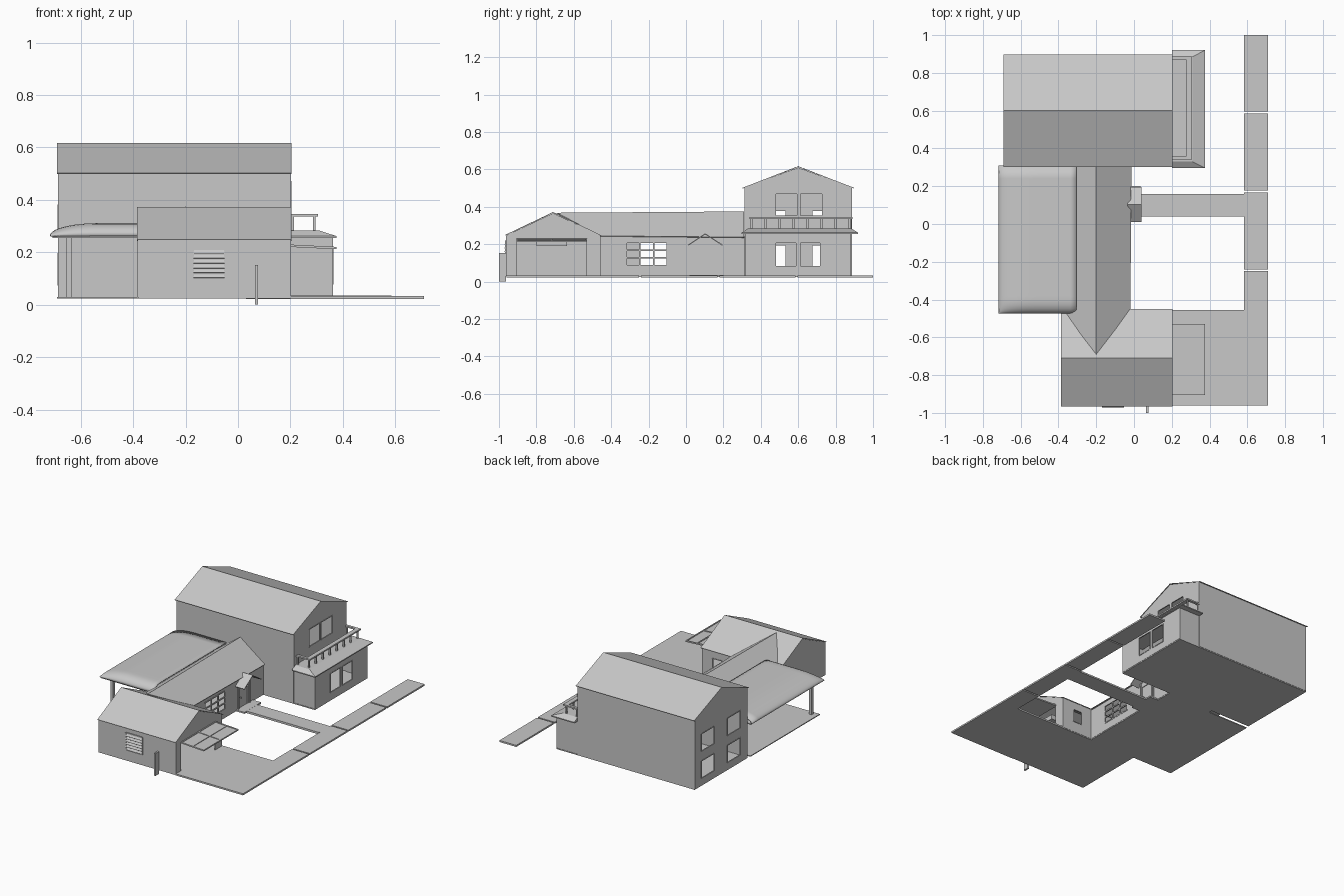
import bpy, bmesh, math

if "Cube" in bpy.data.objects:
    bpy.data.objects.remove(bpy.data.objects["Cube"])

mat = bpy.data.materials.new("plain_grey")
mat.diffuse_color = (0.58, 0.58, 0.58, 1)
mat.use_nodes = True
mat.node_tree.nodes["Principled BSDF"].inputs["Base Color"].default_value = mat.diffuse_color


def mesh(name, verts, faces, thick=0.0):
    me = bpy.data.meshes.new(name)
    me.from_pydata(verts, [], faces)
    me.materials.append(mat)
    ob = bpy.data.objects.new(name, me)
    bpy.context.collection.objects.link(ob)
    bm = bmesh.new()
    bm.from_mesh(me)
    bmesh.ops.remove_doubles(bm, verts=bm.verts, dist=1e-5)
    bmesh.ops.recalc_face_normals(bm, faces=bm.faces)
    bm.to_mesh(me)
    bm.free()
    if thick:
        m = ob.modifiers.new("thickness", 'SOLIDIFY')
        m.thickness, m.offset = thick, 0
    return ob


def box(name, x0, x1, y0, y1, z0, z1):
    v = [(x, y, z) for x in (x0, x1) for y in (y0, y1) for z in (z0, z1)]
    return mesh(name, v, [(0, 1, 3, 2), (4, 6, 7, 5), (0, 4, 5, 1),
                          (2, 3, 7, 6), (0, 2, 6, 4), (1, 5, 7, 3)])


def put(axis, pos, u, z):
    return (pos, u, z) if axis == 'x' else (u, pos, z)


def wall(name, axis, pos, u0, u1, z0, z1, holes=(), apex=None):
    """Wall sheet at axis = pos with rectangular holes and an optional gable."""
    us = sorted({u0, u1, *[h[0] for h in holes], *[h[1] for h in holes]})
    zs = sorted({z0, z1, *[h[2] for h in holes], *[h[3] for h in holes]})
    v, f = [], []
    for a, b in zip(us, us[1:]):
        for c, d in zip(zs, zs[1:]):
            mu, mz = (a + b) / 2, (c + d) / 2
            if any(h[0] < mu < h[1] and h[2] < mz < h[3] for h in holes):
                continue
            n = len(v)
            v += [put(axis, pos, *p) for p in ((a, c), (b, c), (b, d), (a, d))]
            f.append((n, n + 1, n + 2, n + 3))
    if apex:
        n = len(v)
        v += [put(axis, pos, u, z1) for u in us] + [put(axis, pos, *apex)]
        f.append(tuple(range(n, len(v))))
    return mesh(name, v, f, 0.004)


def bars(name, axis, pos, u0, u1, z0, z1, cols=1, rows=1, w=0.005):
    """Window frame with evenly spaced glazing bars."""
    def bar(a, b, c, d):
        p, q = put(axis, pos - 0.004, a, c), put(axis, pos + 0.004, b, d)
        box(name, p[0], q[0], p[1], q[1], c, d)
    for i in range(cols + 1):
        u = u0 + (u1 - u0) * i / cols
        bar(u - w / 2, u + w / 2, z0, z1)
    for i in range(rows + 1):
        z = z0 + (z1 - z0) * i / rows
        bar(u0, u1, z - w / 2, z + w / 2)


G = 0.03  # ground level

# Two-storey house
up = [(0.48, 0.595, 0.35, 0.47), (0.61, 0.73, 0.35, 0.47)]
low = [(0.48, 0.59, 0.08, 0.21), (0.61, 0.72, 0.08, 0.21)]
side = [(a, b, c, c + 0.12) for a, b in ((0.395, 0.535), (0.675, 0.815)) for c in (0.075, 0.26)]
wall("house_back_wall", 'y', 0.885, -0.685, 0.2, G, 0.505)
wall("house_front_wall", 'y', 0.315, -0.685, 0.2, G, 0.505)
wall("house_left_wall", 'x', -0.685, 0.315, 0.885, G, 0.505, side, (0.6, 0.61))
wall("house_right_upper_wall", 'x', 0.2, 0.315, 0.885, 0.255, 0.505, up, (0.6, 0.61))
wall("house_right_lower_wall", 'x', 0.36, 0.32, 0.88, G, 0.255, low)
for y in (0.32, 0.88):
    wall("extension_side_wall", 'y', y, 0.2, 0.36, G, 0.255)
for pos, hs in ((0.2, up), (0.36, low), (-0.685, side)):
    for h in hs:
        bars("house_window_frame", 'x', pos, *h)
mesh("house_roof", [(x, y, z) for x in (-0.69, 0.205)
                    for y, z in ((0.303, 0.5), (0.6, 0.615), (0.897, 0.5))],
     [(0, 1, 4, 3), (1, 2, 5, 4)], 0.004)
box("house_floor", -0.685, 0.36, 0.315, 0.885, 0.024, G)

# Balcony: shallow hipped skirt with railing
skirt = [(0.2, 0.297), (0.375, 0.297), (0.375, 0.92), (0.2, 0.92)]
inner = [(0.2, 0.33), (0.31, 0.33), (0.31, 0.885), (0.2, 0.885)]
mesh("balcony_skirt", [(x, y, 0.255) for x, y in skirt] + [(x, y, 0.262) for x, y in skirt]
     + [(x, y, 0.283) for x, y in inner],
     [(3, 2, 1, 0), (8, 9, 10, 11)] + [(i + k, (i + 1) % 4 + k, (i + 1) % 4 + k + 4, i + k + 4)
                                       for i in range(4) for k in (0, 4)])
box("balcony_front_rail", 0.275, 0.305, 0.34, 0.89, 0.336, 0.346)
for y in (0.34, 0.872):
    box("balcony_side_rail", 0.2, 0.28, y, y + 0.018, 0.336, 0.346)
    box("balcony_wall_post", 0.205, 0.213, y + 0.005, y + 0.013, 0.28, 0.338)
for i in range(8):
    y = 0.345 + i * 0.075
    box("balcony_post", 0.286, 0.296, y, y + 0.01, 0.278, 0.338)

# Middle wing
win = (-0.32, -0.1, 0.085, 0.21)
door = (0.05, 0.14, G, 0.18)
patio_door = (-0.25, 0.05, G, 0.215)
wall("wing_right_wall", 'x', -0.03, -0.46, 0.315, G, 0.24, [win, door])
wall("wing_left_wall", 'x', -0.38, -0.46, 0.315, G, 0.24, [patio_door])
bars("wing_window_frame", 'x', -0.03, *win, 3, 3, 0.008)
bars("patio_door_frame", 'x', -0.38, *patio_door, 2, 1)
mesh("wing_roof", [(-0.02, -0.455, 0.243), (-0.015, 0.31, 0.236), (-0.2, 0.31, 0.373),
                   (-0.2, -0.69, 0.366), (-0.38, -0.455, 0.24), (-0.38, 0.31, 0.24)],
     [(0, 1, 2, 3), (3, 2, 5, 4)], 0.004)
box("wing_floor", -0.38, -0.03, -0.46, 0.315, 0.024, G)

# Entrance door and porch gable
box("entrance_door", -0.034, -0.028, 0.05, 0.14, G, 0.18)
bars("entrance_door_frame", 'x', -0.027, 0.048, 0.142, G, 0.182)
box("door_knob", -0.03, -0.02, 0.064, 0.07, 0.098, 0.105)
mesh("porch_roof", [(x, y, z) for x in (-0.035, 0.04)
                    for y, z in ((0.012, 0.195), (0.102, 0.255), (0.195, 0.195))],
     [(0, 1, 4, 3), (1, 2, 5, 4)], 0.006)
for y in (0.035, 0.155):
    box("porch_post", -0.03, -0.02, y, y + 0.008, G, 0.21)
box("porch_step", -0.03, 0.035, 0.02, 0.2, 0.024, 0.034)

# Garage
opening = (-0.905, -0.535, G, 0.222)
back_win = (0.05, 0.12, 0.105, 0.195)
wall("garage_front_wall", 'y', -0.96, -0.382, 0.2, G, 0.25)
wall("garage_back_wall", 'y', -0.46, -0.382, 0.2, G, 0.245, [back_win])
wall("garage_left_wall", 'x', -0.382, -0.96, -0.46, G, 0.248, (), (-0.71, 0.366))
wall("garage_right_wall", 'x', 0.2, -0.96, -0.46, G, 0.248, [opening], (-0.71, 0.366))
bars("garage_window_frame", 'y', -0.46, *back_win)
mesh("garage_roof", [(x, y, z) for x in (-0.386, 0.205)
                     for y, z in ((-0.966, 0.248), (-0.71, 0.37), (-0.452, 0.245))],
     [(0, 1, 4, 3), (1, 2, 5, 4)], 0.004)
box("garage_floor", -0.382, 0.2, -0.96, -0.46, 0.024, G)
box("garage_door_opener", 0.05, 0.15, -0.8, -0.635, 0.19, 0.222)

# Raised garage door with panel ribs
def tilted(name, x0, x1, y0, y1, lift, t):
    zf = lambda x: 0.223 - 0.05 * (x - 0.2) + lift
    mesh(name, [(x, y, zf(x)) for x in (x0, x1) for y in (y0, y1)], [(0, 1, 3, 2)], t)


tilted("garage_door", 0.195, 0.375, -0.905, -0.53, 0, 0.005)
for x in (0.2, 0.285, 0.367):
    tilted("garage_door_rib", x, x + 0.008, -0.905, -0.53, 0.004, 0.005)
for y in (-0.905, -0.722, -0.538):
    tilted("garage_door_rib", 0.2, 0.375, y, y + 0.008, 0.004, 0.005)

# Louvred vent on the garage front
bars("vent_frame", 'y', -0.963, -0.172, -0.05, 0.095, 0.215, 1, 1, 0.008)
for i in range(6):
    z = 0.103 + i * 0.0185
    mesh("vent_slat", [(-0.17, -0.97, z), (-0.052, -0.97, z),
                       (-0.052, -0.962, z + 0.012), (-0.17, -0.962, z + 0.012)],
         [(0, 1, 2, 3)], 0.003)

# Patio: rounded roof, post and slab
xs = [-0.715 + 0.41 * (i / 20) ** 1.6 for i in range(21)]
ys = [-0.472 + 0.782 * (j / 20) ** 1.8 for j in range(21)]


def ease(d, r):
    t = min(d / r, 1)
    return math.sqrt(max(0, 1 - (1 - t) ** 2))


roof = mesh("patio_roof", [(x, y, 0.262 + 0.046 * ease(x + 0.715, 0.18) * ease(y + 0.472, 0.07))
                           for x in xs for y in ys],
            [(i * 21 + j, i * 21 + j + 1, i * 21 + j + 22, i * 21 + j + 21)
             for i in range(20) for j in range(20)], 0.006)
for p in roof.data.polygons:
    p.use_smooth = True
box("patio_ceiling", -0.708, -0.38, -0.466, 0.31, 0.255, 0.261)
box("patio_post", -0.655, -0.635, -0.44, -0.42, G, 0.257)
box("patio_slab", -0.69, -0.38, -0.46, 0.29, 0.024, G)

# Driveway, path and pavement slabs
box("driveway", 0.2, 0.71, -0.96, -0.455, 0.022, 0.033)
box("path", 0.03, 0.585, 0.05, 0.16, 0.022, 0.033)
box("path_edge", 0.03, 0.585, 0.04, 0.05, 0.022, 0.036)
for y0, y1 in ((-0.455, -0.25), (-0.24, -0.042), (-0.042, 0.168), (0.178, 0.382),
               (0.382, 0.585), (0.595, 0.8), (0.8, 1.0)):
    box("pavement_slab", 0.583, 0.71, y0, y1, 0.022, 0.033)

# Post in front of the garage
box("front_post", 0.064, 0.076, -1.0, -0.962, 0, 0.152)
